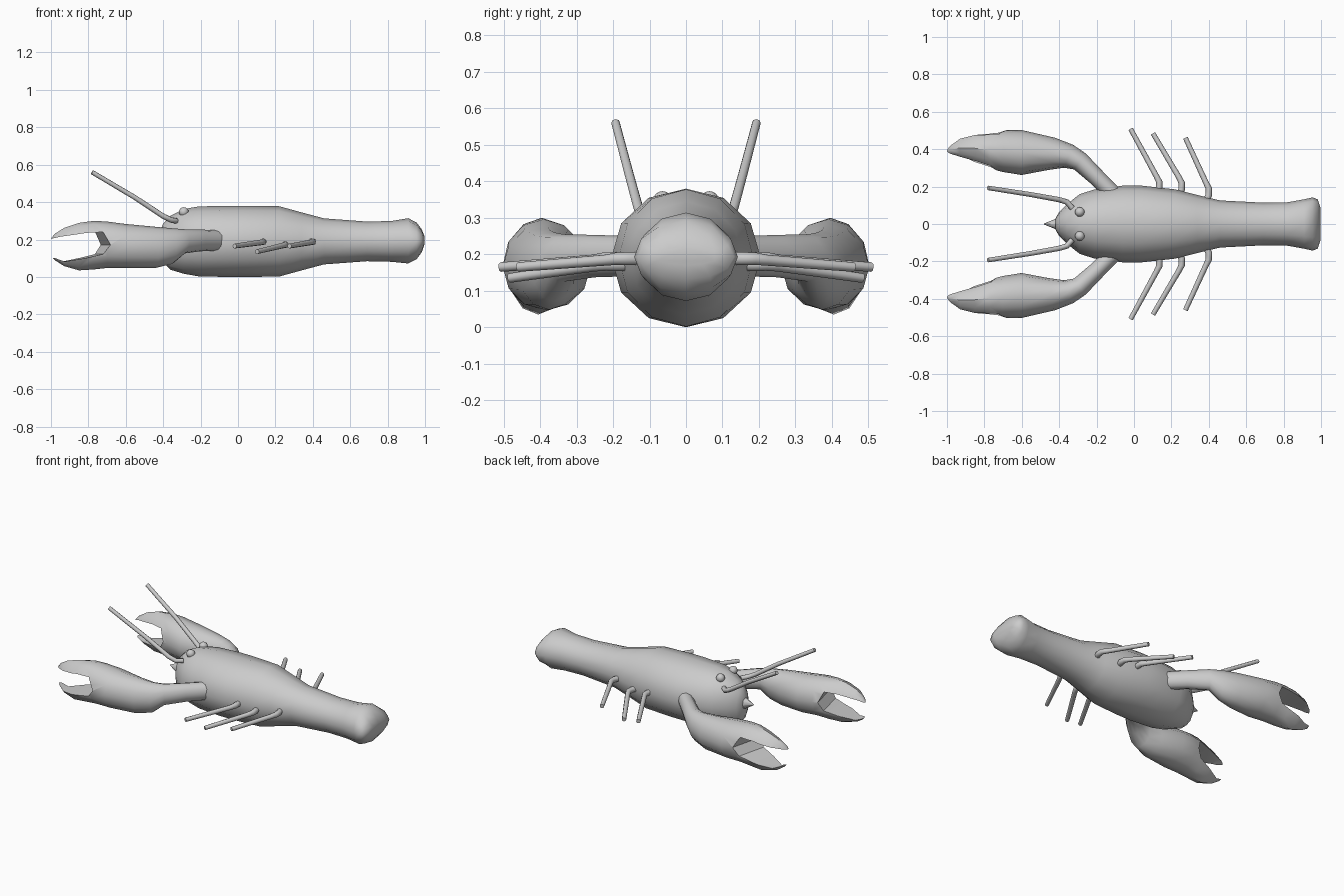
import bpy, bmesh, math
from mathutils import Vector

if "Cube" in bpy.data.objects:
    bpy.data.objects.remove(bpy.data.objects["Cube"])


def finish(name, bm, angle=50):
    bmesh.ops.recalc_face_normals(bm, faces=bm.faces)
    me = bpy.data.meshes.new(name)
    bm.to_mesh(me)
    bm.free()
    ob = bpy.data.objects.new(name, me)
    bpy.context.collection.objects.link(ob)
    smooth(ob, angle)
    return ob


def smooth(ob, angle):
    bpy.ops.object.select_all(action='DESELECT')
    ob.select_set(True)
    bpy.context.view_layer.objects.active = ob
    bpy.ops.object.shade_smooth_by_angle(angle=math.radians(angle))


def skin(bm, rings):
    loops = [[bm.verts.new(p) for p in r] for r in rings]
    n = len(loops[0])
    for a, b in zip(loops, loops[1:]):
        for i in range(n):
            j = (i + 1) % n
            bm.faces.new((a[i], a[j], b[j], b[i]))
    bm.faces.new(loops[0])
    bm.faces.new(loops[-1][::-1])


def ring(x, y, z, ry, rz, yaw=0, n=12):
    # Upright ellipse whose normal is turned by yaw from the x axis
    s, c = math.sin(math.radians(yaw)), math.cos(math.radians(yaw))
    out = []
    for i in range(n):
        a = 2 * math.pi * i / n
        w = ry * math.sin(a)
        out.append((x - w * s, y + w * c, z + rz * math.cos(a)))
    return out


def tube(name, pts, radii, n=8):
    pts = [Vector(p) for p in pts]
    rings = []
    for i, p in enumerate(pts):
        t = (pts[min(i + 1, len(pts) - 1)] - pts[max(i - 1, 0)]).normalized()
        u = t.cross(Vector((0, 0, 1))).normalized()
        v = u.cross(t)
        rings.append([p + radii[i] * (u * math.cos(2 * math.pi * k / n) + v * math.sin(2 * math.pi * k / n))
                      for k in range(n)])
    bm = bmesh.new()
    skin(bm, rings)
    return finish(name, bm)


# Body and tail: x, half width, half height, centre z
bm = bmesh.new()
skin(bm, [ring(x, 0, z, ry, rz) for x, ry, rz, z in (
    (-0.42, 0.03, 0.06, 0.18), (-0.40, 0.065, 0.105, 0.18), (-0.36, 0.105, 0.145, 0.183),
    (-0.29, 0.16, 0.173, 0.19), (-0.21, 0.185, 0.187, 0.19), (-0.06, 0.205, 0.19, 0.19),
    (0.04, 0.205, 0.19, 0.19), (0.22, 0.185, 0.188, 0.19), (0.34, 0.155, 0.155, 0.19),
    (0.46, 0.126, 0.123, 0.19), (0.69, 0.114, 0.106, 0.19), (0.82, 0.116, 0.109, 0.19),
    (0.91, 0.132, 0.121, 0.193), (0.955, 0.142, 0.098, 0.193), (0.982, 0.132, 0.062, 0.193),
    (0.996, 0.09, 0.025, 0.195))])
finish("body", bm)

# Pointed beak at the front of the head
bm = bmesh.new()
skin(bm, [ring(x, 0, z, ry, rz, n=8) for x, ry, rz, z in (
    (-0.36, 0.07, 0.07, 0.19), (-0.42, 0.027, 0.035, 0.195), (-0.48, 0.003, 0.003, 0.2))])
finish("beak", bm)

# Arm and claw sections: x, y, z, half width, half height, yaw
CLAW = (
    (-0.10, 0.15, 0.195, 0.045, 0.055, -43), (-0.20, 0.25, 0.195, 0.046, 0.058, -42),
    (-0.29, 0.335, 0.19, 0.053, 0.065, -36), (-0.35, 0.362, 0.165, 0.066, 0.095, -22),
    (-0.44, 0.375, 0.158, 0.088, 0.11, -12), (-0.60, 0.382, 0.165, 0.12, 0.118, 0),
    (-0.70, 0.39, 0.172, 0.112, 0.124, 0), (-0.77, 0.395, 0.17, 0.1, 0.13, 0),
    (-0.85, 0.405, 0.162, 0.085, 0.127, 0), (-0.93, 0.407, 0.16, 0.062, 0.102, 0),
    (-0.98, 0.397, 0.16, 0.035, 0.07, 0), (-1.0, 0.39, 0.16, 0.018, 0.045, 0))
# Gap between the pincers, in x and z
GAP = ((-0.68, 0.172), (-0.715, 0.24), (-0.80, 0.236), (-0.93, 0.216), (-1.05, 0.182),
       (-1.05, 0.132), (-1.0, 0.118), (-0.91, 0.082), (-0.80, 0.102), (-0.715, 0.122))

for side, label in ((1, "left"), (-1, "right")):
    bm = bmesh.new()
    skin(bm, [[(p[0], side * p[1], p[2]) for p in ring(*s)] for s in CLAW])
    claw = finish("claw_" + label, bm)
    bm = bmesh.new()
    skin(bm, [[(x - dx, side * y, z) for x, z in GAP] for y, dx in ((0.55, -0.01), (0.22, 0.07))])
    cutter = finish("claw_gap_cutter_" + label, bm)
    cutter.hide_render = True
    mod = claw.modifiers.new("gap", 'BOOLEAN')
    mod.operation = 'DIFFERENCE'
    mod.solver = 'EXACT'
    mod.object = cutter
    bpy.context.view_layer.objects.active = claw
    bpy.ops.object.modifier_apply(modifier=mod.name)
    bpy.data.objects.remove(cutter)
    smooth(claw, 40)

    # Walking legs: bent near the body, swept forward
    for k, (x, y, z, tx, ty, tz) in enumerate((
            (0.135, 0.205, 0.188, -0.018, 0.508, 0.165),
            (0.255, 0.20, 0.172, 0.102, 0.483, 0.135),
            (0.40, 0.17, 0.188, 0.275, 0.46, 0.165))):
        pts = [(x - 0.02, y - 0.06, z), (x, y - 0.015, z), (x, y + 0.02, z),
               (x - 0.015, y + 0.05, z - 0.004), (tx, ty, tz)]
        tube(f"leg_{label}_{k + 1}", [(a, side * b, c) for a, b, c in pts],
             (0.018, 0.018, 0.017, 0.015, 0.013))

    # Antenna
    pts = [(-0.33, 0.085, 0.30), (-0.36, 0.118, 0.305), (-0.40, 0.13, 0.325),
           (-0.55, 0.157, 0.424), (-0.78, 0.193, 0.56)]
    tube("antenna_" + label, [(a, side * b, c) for a, b, c in pts],
         (0.015, 0.015, 0.014, 0.013, 0.012))

    # Eye
    bm = bmesh.new()
    bmesh.ops.create_uvsphere(bm, u_segments=12, v_segments=8, radius=0.026)
    bmesh.ops.translate(bm, verts=bm.verts, vec=(-0.29, side * 0.064, 0.347))
    finish("eye_" + label, bm)
